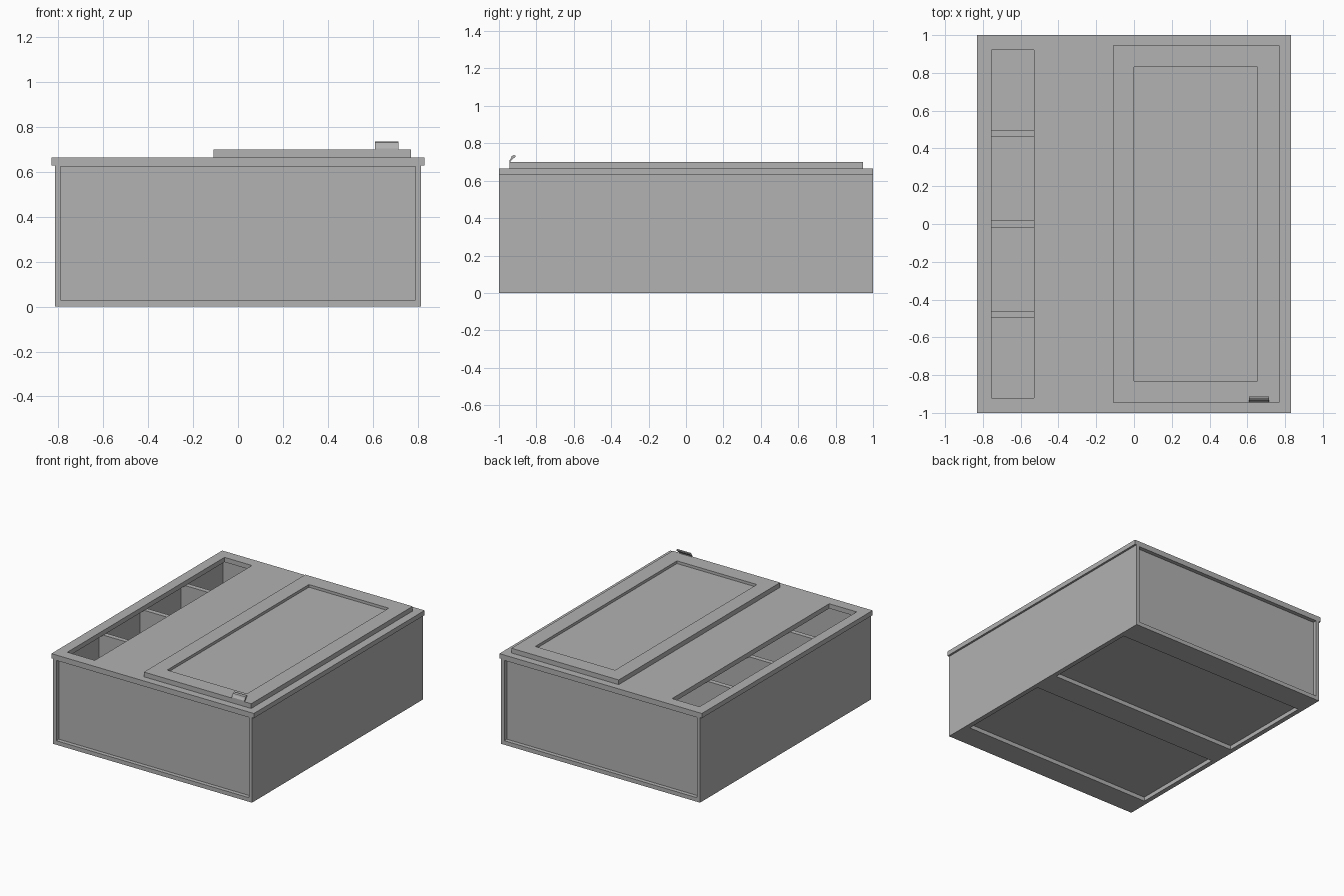
import bpy, bmesh

if "Cube" in bpy.data.objects:
    bpy.data.objects.remove(bpy.data.objects["Cube"])

grey = bpy.data.materials.new("plain grey")
grey.diffuse_color = (0.445, 0.445, 0.445, 1)
grey.use_nodes = True
grey.node_tree.nodes["Principled BSDF"].inputs["Base Color"].default_value = grey.diffuse_color


def finish(bm, name):
    bmesh.ops.recalc_face_normals(bm, faces=bm.faces[:])
    mesh = bpy.data.meshes.new(name)
    bm.to_mesh(mesh)
    bm.free()
    mesh.materials.append(grey)
    obj = bpy.data.objects.new(name, mesh)
    bpy.context.collection.objects.link(obj)
    return obj


def box(name, x, y, z):
    """Box from (min, max) pairs."""
    bm = bmesh.new()
    bmesh.ops.create_cube(bm, size=1)
    for v in bm.verts:
        v.co = [r[0] if c < 0 else r[1] for c, r in zip(v.co, (x, y, z))]
    return finish(bm, name)


def frame(name, outer, inner, depth, upright=False):
    """Rectangular frame; outer and inner are (u0, u1, v0, v1)."""
    bm = bmesh.new()

    def ring(rect, d):
        a, b, c, e = rect
        pts = [(a, c), (b, c), (b, e), (a, e)]
        return [bm.verts.new((u, d, v) if upright else (u, v, d)) for u, v in pts]

    loops = [ring(outer, depth[0]), ring(outer, depth[1]),
             ring(inner, depth[1]), ring(inner, depth[0])]
    for k in range(4):
        p, q = loops[k], loops[(k + 1) % 4]
        for i in range(4):
            j = (i + 1) % 4
            bm.faces.new((p[i], p[j], q[j], q[i]))
    return finish(bm, name)


# Cabinet sides, with recessed end panels in thin frames
for s, side in ((-1, "left"), (1, "right")):
    box(side + "_side", sorted((s * 0.79, s * 0.815)), (-0.97, 0.97), (0, 0.63))
for s, end in ((-1, "front"), (1, "back")):
    frame(end + "_frame", (-0.815, 0.815, 0, 0.63), (-0.79, 0.79, 0.03, 0.625),
          sorted((s * 0.97, s * 1.0)), upright=True)
    box(end + "_panel", (-0.79, 0.79), sorted((s * 0.95, s * 0.97)), (0.03, 0.63))

# Base frames with two shallow openings, closed by the floor
for s, end in ((-1, "front"), (1, "back")):
    y0, y1 = sorted((0, s * 0.97))
    i0, i1 = sorted((s * 0.1, s * 0.82))
    frame(end + "_base_frame", (-0.79, 0.79, y0, y1), (-0.78, 0.78, i0, i1), (0, 0.03))
box("floor", (-0.79, 0.79), (-0.95, 0.95), (0.03, 0.05))

# Top slab with the long slot
frame("top_slab", (-0.83, 0.83, -1, 1), (-0.755, -0.53, -0.92, 0.92), (0.63, 0.665))

# Compartment partition and dividers under the slot
box("partition", (-0.14, -0.11), (-0.95, 0.95), (0.05, 0.63))
for i, y in enumerate((-0.48, 0.0, 0.48)):
    box(f"divider_{i + 1}", (-0.79, -0.14), (y - 0.018, y + 0.018), (0.05, 0.63))

# Door with a sunken centre panel
frame("door_frame", (-0.11, 0.77, -0.945, 0.945), (0.0, 0.655, -0.83, 0.83),
      (0.665, 0.70))
box("door_panel", (0.0, 0.655), (-0.83, 0.83), (0.665, 0.68))

# Bent strip handle, extruded along x
profile = [(-0.945, 0.70), (-0.945, 0.706), (-0.936, 0.72), (-0.932, 0.731),
           (-0.922, 0.737), (-0.912, 0.735), (-0.912, 0.727), (-0.922, 0.72),
           (-0.938, 0.706), (-0.938, 0.70)]
bm = bmesh.new()
face = bm.faces.new([bm.verts.new((0.61, y, z)) for y, z in profile])
side = bmesh.ops.extrude_face_region(bm, geom=[face])["geom"]
bmesh.ops.translate(bm, vec=(0.105, 0, 0),
                    verts=[g for g in side if isinstance(g, bmesh.types.BMVert)])
finish(bm, "handle")
